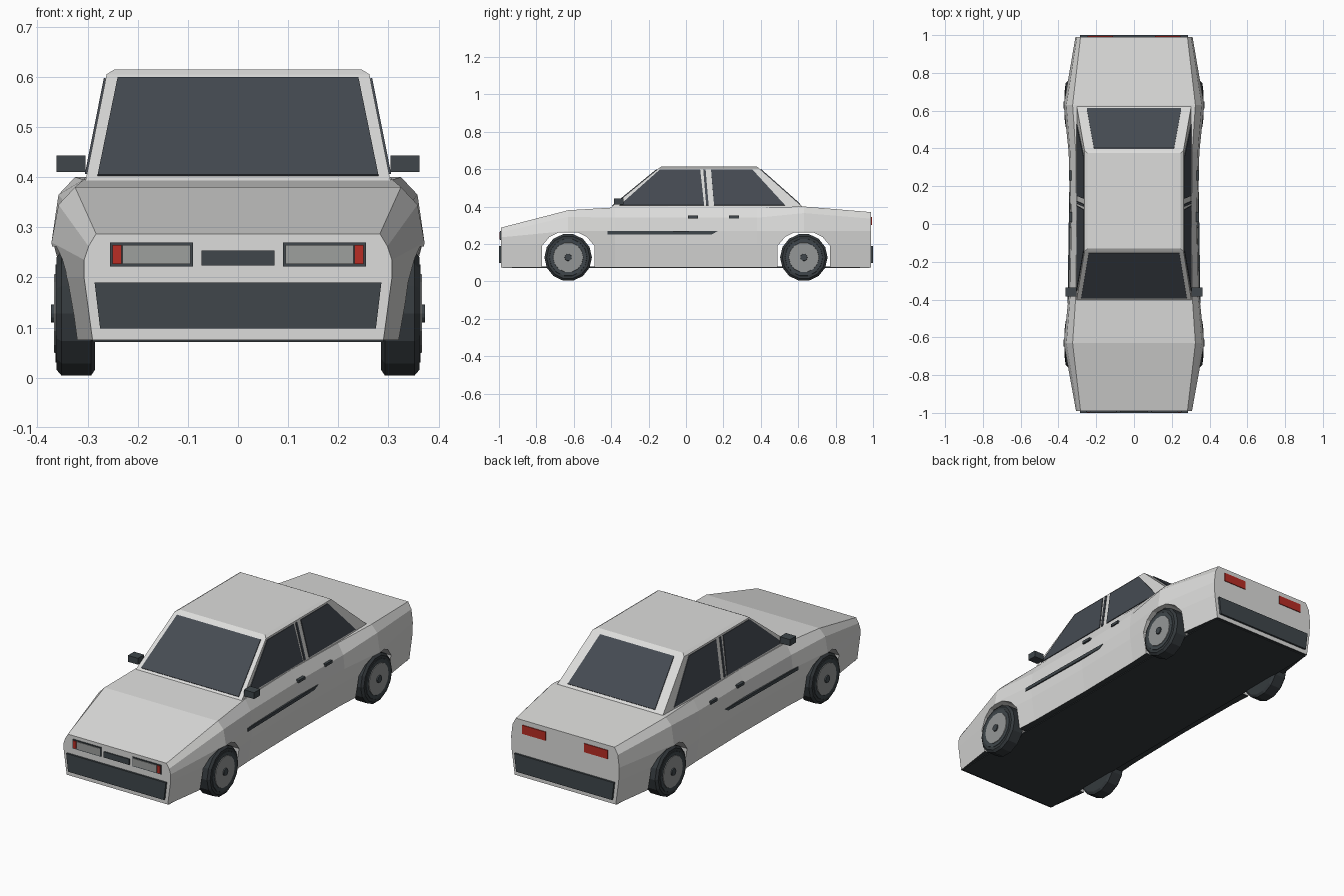
import bpy, bmesh, math
from mathutils import Vector

cube = bpy.data.objects.get("Cube")
if cube:
    bpy.data.objects.remove(cube, do_unlink=True)


def material(name, r, g, b):
    m = bpy.data.materials.new(name)
    m.use_nodes = True
    m.diffuse_color = (r, g, b, 1)
    m.node_tree.nodes["Principled BSDF"].inputs["Base Color"].default_value = (r, g, b, 1)
    return m


PAINT = material("light grey paint", 0.72, 0.72, 0.71)
GLASS = material("tinted glass", 0.06, 0.07, 0.085)
TRIM = material("dark trim", 0.05, 0.062, 0.07)
RUBBER = material("black rubber", 0.035, 0.042, 0.047)
RED = material("red lamp", 0.48, 0.026, 0.018)
LAMP = material("lamp glass", 0.34, 0.35, 0.34)
HUB = material("grey hub", 0.3, 0.31, 0.31)


def build(name, verts, faces, *mats):
    mesh = bpy.data.meshes.new(name)
    mesh.from_pydata([tuple(v) for v in verts], [], faces)
    bm = bmesh.new()
    bm.from_mesh(mesh)
    bmesh.ops.recalc_face_normals(bm, faces=bm.faces)
    bm.to_mesh(mesh)
    bm.free()
    for m in mats:
        mesh.materials.append(m)
    obj = bpy.data.objects.new(name, mesh)
    bpy.context.collection.objects.link(obj)
    return obj


def loft(name, rings, *mats):
    """Skin closed rings of equal length and cap both ends."""
    n = len(rings[0])
    faces = [tuple(range(n)), tuple(range((len(rings) - 1) * n, len(rings) * n))]
    for k in range(len(rings) - 1):
        for i in range(n):
            j = (i + 1) % n
            faces.append((k * n + i, k * n + j, k * n + n + j, k * n + n + i))
    return build(name, [v for ring in rings for v in ring], faces, *mats)


def plate(name, pts, mat, half=0.004):
    """Thin slab centred on a flat outline."""
    pts = [Vector(p) for p in pts]
    off = (pts[1] - pts[0]).cross(pts[2] - pts[0]).normalized() * half
    return loft(name, [[p - off for p in pts], [p + off for p in pts]], mat)


def box(name, x0, x1, y0, y1, z0, z1, mat):
    rings = [[(x0, y, z0), (x1, y, z0), (x1, y, z1), (x0, y, z1)] for y in (y0, y1)]
    return loft(name, rings, mat)


# Lower body: half sections (x, z) from sill to shoulder, lofted along y
nose = [(0.29, 0.075), (0.307, 0.2), (0.307, 0.235), (0.298, 0.262), (0.283, 0.287)]
front_axle = [(0.34, 0.075), (0.362, 0.2), (0.372, 0.27), (0.358, 0.345), (0.325, 0.38)]
cowl = [(0.325, 0.075), (0.343, 0.2), (0.346, 0.27), (0.338, 0.34), (0.308, 0.395)]
middle = [(0.32, 0.075), (0.335, 0.2), (0.337, 0.27), (0.332, 0.34), (0.304, 0.4)]
rear_axle = [(x, z + 0.02 * (z > 0.3)) for x, z in front_axle]
tail = [(0.29, 0.075), (0.307, 0.2), (0.31, 0.27), (0.302, 0.335), (0.283, 0.37)]
stations = [(-0.99, nose), (-0.63, front_axle), (-0.38, cowl), (0, middle),
            (0.38, cowl), (0.63, rear_axle), (0.99, tail)]
rings = [[(x, y, z) for x, z in s] + [(-x, y, z) for x, z in reversed(s)] for y, s in stations]
body = loft("body", rings, PAINT, RUBBER)
for f in body.data.polygons:
    f.material_index = int(f.normal.z < -0.9)

# Wheel arches cut through the body
arch = [(-0.14, 0), (-0.14, 0.19), (-0.1, 0.237), (-0.05, 0.262),
        (0.05, 0.262), (0.1, 0.237), (0.14, 0.19), (0.14, 0)]
cutters = []
for yc in (-0.63, 0.63):
    c = loft("arch_cutter", [[(x, yc + y, z) for y, z in arch] for x in (-0.5, 0.5)], PAINT)
    c.hide_render = True
    mod = body.modifiers.new("arch", 'BOOLEAN')
    mod.operation = 'DIFFERENCE'
    mod.solver = 'EXACT'
    mod.object = c
    cutters.append(c)
bpy.context.view_layer.update()
cut = bpy.data.meshes.new_from_object(body.evaluated_get(bpy.context.evaluated_depsgraph_get()))
body.modifiers.clear()
body.data = cut
for c in cutters:
    bpy.data.objects.remove(c, do_unlink=True)
box("floor", -0.29, 0.29, -0.98, 0.98, 0.071, 0.078, RUBBER)


# Cabin with a chamfered roof edge
def ring(x, y0, y1, z):
    return [(-x, y0, z), (x, y0, z), (x, y1, z), (-x, y1, z)]


loft("cabin", [ring(0.305, -0.41, 0.635, 0.388), ring(0.262, -0.145, 0.39, 0.605),
               ring(0.246, -0.13, 0.375, 0.615)], PAINT)


def slope(z, low, high):
    """Value on a cabin face at height z."""
    return low + (high - low) * (z - 0.388) / (0.605 - 0.388)


def screen(name, low, high, z0, z1, x0, x1):
    y0, y1 = slope(z0, low, high), slope(z1, low, high)
    plate(name, [(-x0, y0, z0), (x0, y0, z0), (x1, y1, z1), (-x1, y1, z1)], GLASS)


screen("windscreen", -0.41, -0.145, 0.402, 0.597, 0.28, 0.24)
screen("rear_window", 0.635, 0.39, 0.41, 0.597, 0.25, 0.212)

side_glass = {
    "front_side_window": [(-0.355, 0.406), (0.097, 0.406), (0.076, 0.597), (-0.14, 0.597)],
    "pillar_strip": [(0.108, 0.406), (0.121, 0.406), (0.105, 0.597), (0.092, 0.597)],
    "rear_side_window": [(0.15, 0.406), (0.53, 0.406), (0.355, 0.597), (0.134, 0.597)],
}

# Parts repeated on both sides
SEGMENTS = 14
tyre_profile = [(0.285, 0.115), (0.293, 0.127), (0.352, 0.127), (0.362, 0.115)]
for side, s in (("left", 1), ("right", -1)):
    for name, pts in side_glass.items():
        plate(f"{side}_{name}", [(s * slope(z, 0.305, 0.262), y, z) for y, z in pts], GLASS)

    # Mirror, handles and rubbing strip
    box(f"{side}_mirror", s * 0.304, s * 0.362, -0.385, -0.335, 0.41, 0.443, TRIM)
    for name, y in (("front", 0.01), ("rear", 0.23)):
        box(f"{side}_{name}_handle", s * 0.32, s * 0.343, y, y + 0.053, 0.337, 0.351, TRIM)
    plate(f"{side}_rubbing_strip", [(s * 0.348, -0.42, 0.252), (s * 0.338, 0.14, 0.252),
                                    (s * 0.339, 0.17, 0.269), (s * 0.348, -0.42, 0.269)], TRIM)

    # Head and tail lamps
    box(f"{side}_headlamp_frame", s * 0.09, s * 0.255, -0.994, -0.985, 0.222, 0.27, TRIM)
    box(f"{side}_headlamp", s * 0.095, s * 0.23, -0.997, -0.99, 0.227, 0.265, LAMP)
    box(f"{side}_indicator", s * 0.232, s * 0.25, -0.997, -0.99, 0.227, 0.265, RED)
    box(f"{side}_tail_lamp", s * 0.11, s * 0.245, 0.987, 0.994, 0.3, 0.345, RED)

    # Wheels
    for end, yc in (("front", -0.63), ("rear", 0.63)):
        def disc(x, r):
            return [(s * x, yc + r * math.cos(a), 0.128 + r * math.sin(a))
                    for a in (2 * math.pi * i / SEGMENTS for i in range(SEGMENTS))]

        loft(f"{side}_{end}_tyre", [disc(x, r) for x, r in tyre_profile], RUBBER)
        loft(f"{side}_{end}_rim", [disc(0.355, 0.104), disc(0.364, 0.1)], TRIM)
        loft(f"{side}_{end}_hub", [disc(0.36, 0.082), disc(0.367, 0.08)], HUB)
        loft(f"{side}_{end}_cap", [disc(0.36, 0.02), disc(0.373, 0.018)], TRIM)

# Grille and bumpers
box("grille", -0.073, 0.073, -0.996, -0.985, 0.224, 0.254, TRIM)
for name, s in (("front", -1), ("rear", 1)):
    loft(f"{name}_bumper", [[(-x, s * y, z) for x, z in ((0.275, 0.098), (-0.275, 0.098),
                                                       (-0.286, 0.19), (0.286, 0.19))]
                            for y in (0.98, 1.0)], TRIM)
